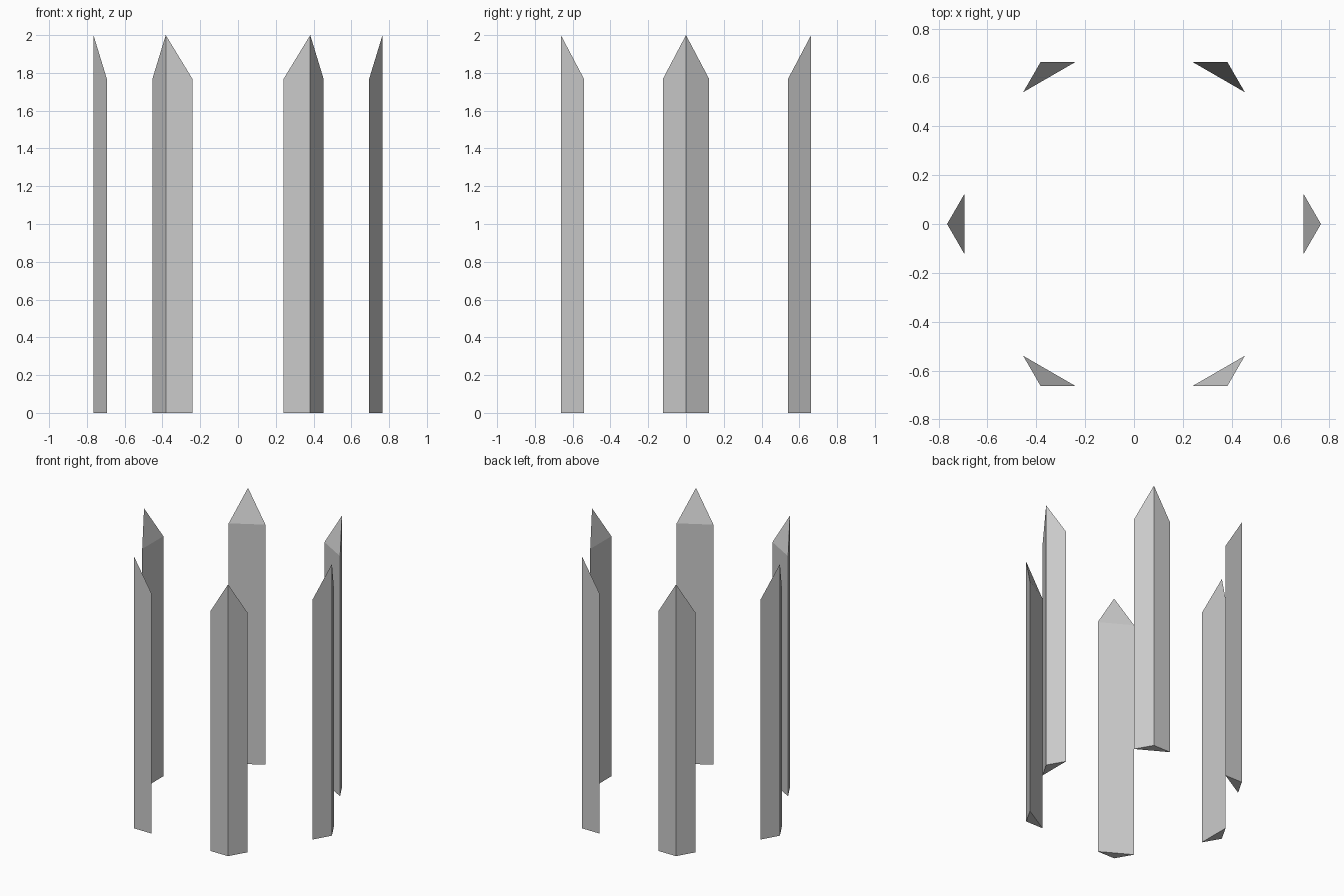
import bpy, bmesh
from math import radians
from mathutils import Matrix

if "Cube" in bpy.data.objects:
    bpy.data.objects.remove(bpy.data.objects["Cube"])

R = 0.765              # corner radius of the hexagonal ring
X_IN, Y_IN = 0.694, 0.123
Z_TOP, Z_SHOULDER = 2.0, 1.767

# one triangular post: outer edge rises to a point, inner face is lower
profile = [(R, 0, Z_TOP), (X_IN, Y_IN, Z_SHOULDER), (X_IN, -Y_IN, Z_SHOULDER)]


def corner_post(index):
    bm = bmesh.new()
    base = [bm.verts.new((x, y, 0)) for x, y, _ in profile]
    top = [bm.verts.new(p) for p in profile]
    bm.faces.new(base[::-1])
    bm.faces.new(top)
    for i in range(3):
        j = (i + 1) % 3
        bm.faces.new((base[i], base[j], top[j], top[i]))
    bmesh.ops.recalc_face_normals(bm, faces=bm.faces)
    bm.transform(Matrix.Rotation(radians(60 * index), 4, 'Z'))
    mesh = bpy.data.meshes.new(f"corner_post_{index + 1}")
    bm.to_mesh(mesh)
    bm.free()
    bpy.context.collection.objects.link(bpy.data.objects.new(mesh.name, mesh))


# six posts around the ring
for k in range(6):
    corner_post(k)
